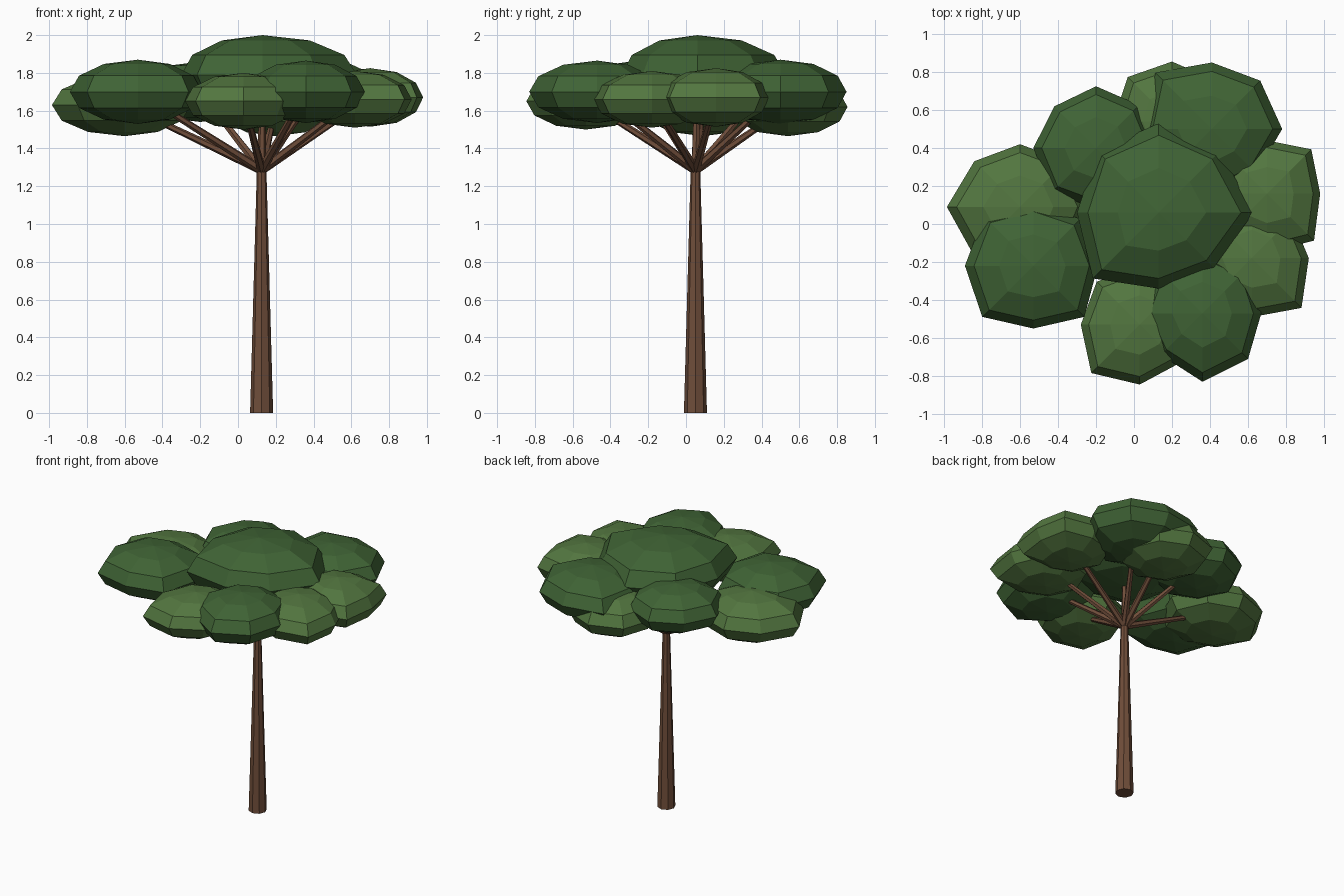
import bpy, math
from mathutils import Vector

if "Cube" in bpy.data.objects:
    bpy.data.objects.remove(bpy.data.objects["Cube"])

def material(name, rgb):
    m = bpy.data.materials.new(name)
    m.diffuse_color = (*rgb, 1)
    m.use_nodes = True
    m.node_tree.nodes["Principled BSDF"].inputs["Base Color"].default_value = m.diffuse_color
    return m

BARK = material("bark", (0.16, 0.075, 0.042))
DARK = material("dark_leaves", (0.05, 0.125, 0.035))
LIGHT = material("light_leaves", (0.085, 0.18, 0.05))

def limb(name, a, b, r1, r2, sides):
    """Tapered cylinder running from a to b."""
    a, b = Vector(a), Vector(b)
    d = b - a
    bpy.ops.mesh.primitive_cone_add(vertices=sides, radius1=r1, radius2=r2, depth=d.length,
                                    location=(a + b) / 2,
                                    rotation=d.to_track_quat('Z', 'Y').to_euler())
    ob = bpy.context.object
    ob.name = name
    ob.data.materials.append(BARK)

def leaf_clump(name, centre, half_height, radii, mat):
    """Flattened 8 x 6 sphere whose columns have individual radii (every 45 degrees)."""
    bpy.ops.mesh.primitive_uv_sphere_add(segments=8, ring_count=6, radius=1, location=centre)
    ob = bpy.context.object
    ob.name = name
    for v in ob.data.vertices:
        column = round(math.atan2(v.co.y, v.co.x) / (math.pi / 4)) % 8
        v.co.x *= radii[column]
        v.co.y *= radii[column]
        v.co.z *= half_height
    ob.data.materials.append(mat)

# Trunk
limb("trunk", (0.125, 0.05, 0), (0.125, 0.05, 1.3), 0.061, 0.025, 8)

# Leaf clumps: name, centre, half height, radii counter-clockwise from +x, material
clumps = [
    ("crown", (0.13, 0.06, 1.79), 0.21, (.50, .46, .47, .46, .43, .49, .40, .41), DARK),
    ("back_right", (0.41, 0.50, 1.70), 0.17, (.37, .36, .35, .42, .36, .35, .35, .33), DARK),
    ("front_right", (0.36, -0.47, 1.70), 0.165, (.31, .33, .33, .33, .32, .31, .36, .34), DARK),
    ("back_left", (-0.20, 0.40, 1.70), 0.16, (.32, .32, .325, .31, .33, .33, .32, .32), DARK),
    ("front_left", (-0.53, -0.22, 1.70), 0.17, (.34, .35, .33, .37, .36, .38, .33, .38), DARK),
    ("low_left", (-0.60, 0.09, 1.63), 0.165, (.35, .34, .33, .34, .385, .35, .34, .35), LIGHT),
    ("low_back", (0.20, 0.54, 1.62), 0.155, (.31, .31, .315, .33, .31, .31, .31, .31), LIGHT),
    ("low_right", (0.70, 0.16, 1.67), 0.155, (.28, .33, .28, .31, .31, .31, .31, .35), LIGHT),
    ("low_front_right", (0.62, -0.18, 1.66), 0.15, (.30, .30, .30, .31, .31, .31, .31, .37), LIGHT),
    ("low_front", (0.03, -0.53, 1.65), 0.15, (.30, .31, .31, .32, .31, .36, .315, .29), LIGHT),
]

# One branch fans out from the trunk top into each clump
for name, centre, hz, radii, mat in clumps:
    leaf_clump(name + "_leaves", centre, hz, radii, mat)
    limb(name + "_branch", (0.125, 0.05, 1.285), centre, 0.024, 0.014, 6)
